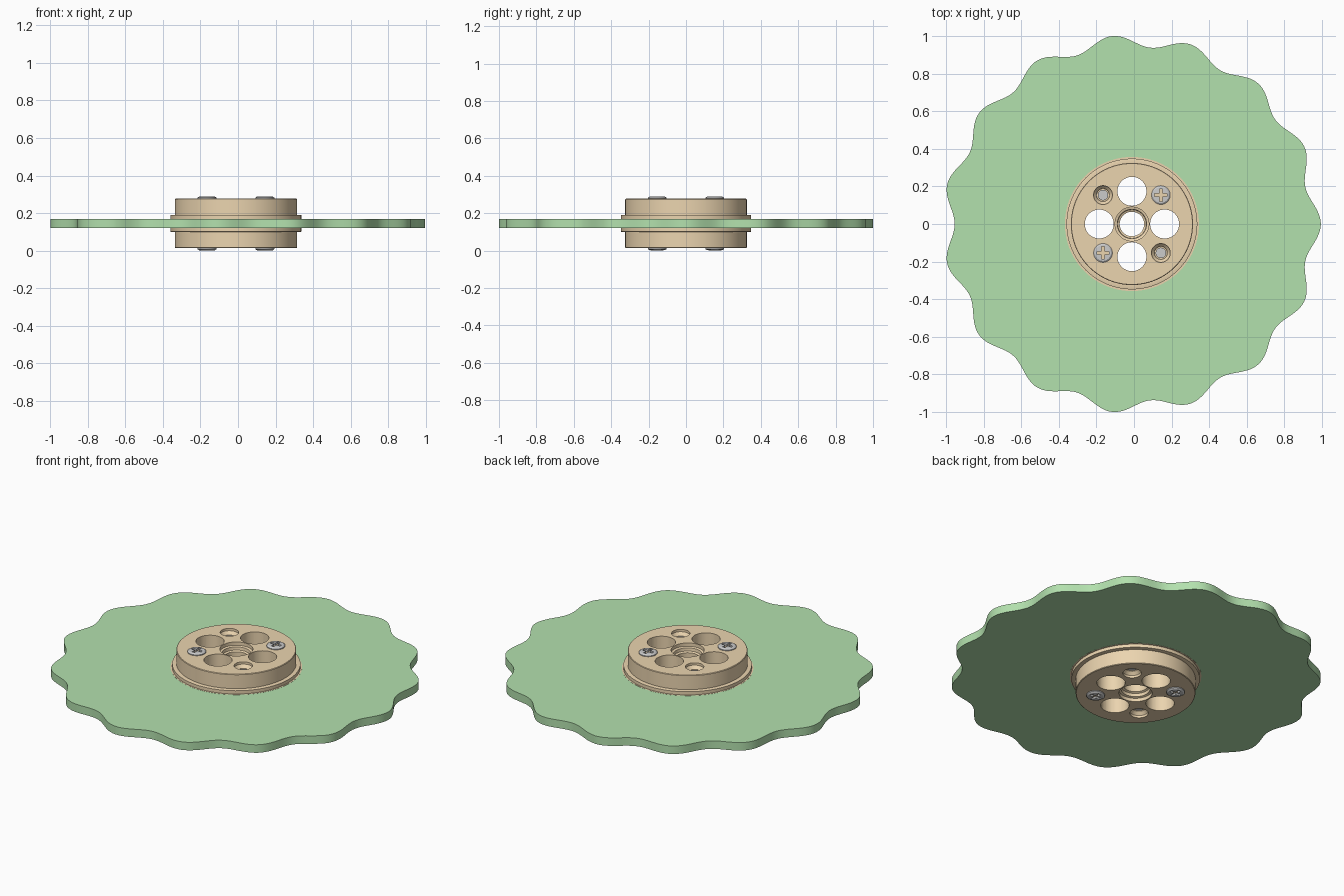
import bpy, bmesh, math
from mathutils import Matrix, Vector

if "Cube" in bpy.data.objects:
    bpy.data.objects.remove(bpy.data.objects["Cube"])

CX, CZ = -0.011, 0.145            # axis of the wheel and its mid-plane
MID = Matrix.Translation((CX, 0, CZ))
FLIP = Matrix.Rotation(math.pi, 4, 'X')


def material(name, rgb):
    m = bpy.data.materials.new(name)
    m.diffuse_color = (*rgb, 1)
    m.use_nodes = True
    m.node_tree.nodes["Principled BSDF"].inputs["Base Color"].default_value = m.diffuse_color
    return m


green = material("green", (0.45, 0.75, 0.42))
tan = material("tan", (0.83, 0.66, 0.43))


def finish(name, bm, matrix, mat=None):
    bmesh.ops.remove_doubles(bm, verts=bm.verts, dist=1e-5)
    bmesh.ops.recalc_face_normals(bm, faces=bm.faces)
    me = bpy.data.meshes.new(name)
    bm.to_mesh(me)
    bm.free()
    ob = bpy.data.objects.new(name, me)
    ob.matrix_world = matrix
    bpy.context.collection.objects.link(ob)
    if mat:
        me.materials.append(mat)
    return ob


def lathe(name, profile, matrix, steps=48, mat=None):
    """Revolve (radius, z) points about z."""
    bm = bmesh.new()
    vs = [bm.verts.new((r, 0, z)) for r, z in profile]
    es = [bm.edges.new(p) for p in zip(vs, vs[1:])]
    bmesh.ops.spin(bm, geom=vs + es, cent=(0, 0, 0), axis=(0, 0, 1),
                   angle=2 * math.pi, steps=steps)
    return finish(name, bm, matrix, mat)


def activate(ob):
    bpy.ops.object.select_all(action='DESELECT')
    ob.select_set(True)
    bpy.context.view_layer.objects.active = ob


def cut(ob, cutters):
    activate(ob)
    for c in cutters:
        c.hide_render = True
        mod = ob.modifiers.new("cut", 'BOOLEAN')
        mod.operation, mod.solver, mod.object = 'DIFFERENCE', 'EXACT', c
        bpy.ops.object.modifier_apply(modifier=mod.name)
    for c in cutters:
        bpy.data.objects.remove(c)


def smooth(ob):
    activate(ob)
    bpy.ops.object.shade_smooth_by_angle(angle=math.radians(30))


def box(name, size, matrix):
    bm = bmesh.new()
    bmesh.ops.create_cube(bm, size=1)
    bmesh.ops.scale(bm, vec=Vector(size), verts=bm.verts)
    return finish(name, bm, matrix)


# Wavy plate: 15 lobes around a ring-shaped sheet
N, T, INNER = 360, 0.024, 0.33
bm = bmesh.new()
rings = []
for i in range(N):
    a = 2 * math.pi * i / N
    ro = 0.9745 + 0.031 * math.cos(15 * a)
    rings.append([bm.verts.new((r * math.cos(a), r * math.sin(a), z))
                  for r, z in ((INNER, -T), (ro, -T), (ro, T), (INNER, T))])
for i in range(N):
    p, q = rings[i], rings[(i + 1) % N]
    for k in range(4):
        j = (k + 1) % 4
        bm.faces.new((p[k], q[k], q[j], p[j]))
smooth(finish("wavy_plate", bm, MID, green))

# Hub: revolved upper half profile, mirrored to the lower half
half = [(0.065, 0.085), (0.076, 0.09), (0.078, 0.108), (0.09, 0.112),
        (0.09, 0.132), (0.322, 0.132), (0.325, 0.129), (0.325, 0.046),
        (0.340, 0.046), (0.348, 0.044), (0.348, 0.0247), (0.357, 0.0247)]
profile = half + [(r, -z) for r, z in reversed(half)] + half[:1]
hub = lathe("hub", profile, MID, 96, tan)

# Four large through holes
cutters = []
for k in range(4):
    a = k * math.pi / 2
    pos = Matrix.Translation((0.174 * math.cos(a), 0.174 * math.sin(a), 0))
    cutters.append(lathe("hole_cutter", [(0, 0.2), (0.077, 0.2), (0.077, -0.2), (0, -0.2)],
                         MID @ pos))

# Screw seats and screws: one pair from each side, on opposite diagonals
seat = [(0, -0.2), (0.05, -0.2), (0.05, -0.118), (0.034, -0.1), (0.034, -0.07), (0, -0.07)]
body = [(0, 0.145), (0.042, 0.143), (0.05, 0.137), (0.05, 0.118),
        (0.028, 0.118), (0.028, -0.1), (0, -0.1)]
screws = []
for side, flip in (("top", Matrix.Identity(4)), ("bottom", FLIP)):
    for s in (1, -1):
        m = MID @ flip @ Matrix.Translation((s * 0.154, s * 0.154, 0))
        cutters.append(lathe("seat_cutter", seat, m))
        screw = lathe(f"{side}_screw_{'a' if s > 0 else 'b'}", body, m, 32)
        # Cross recess in the head
        up = m @ Matrix.Translation((0, 0, 0.145))
        cut(screw, [box("slot_x", (0.066, 0.016, 0.03), up),
                    box("slot_y", (0.016, 0.066, 0.0302), up)])
        smooth(screw)

bpy.context.view_layer.update()
cut(hub, cutters)
smooth(hub)
